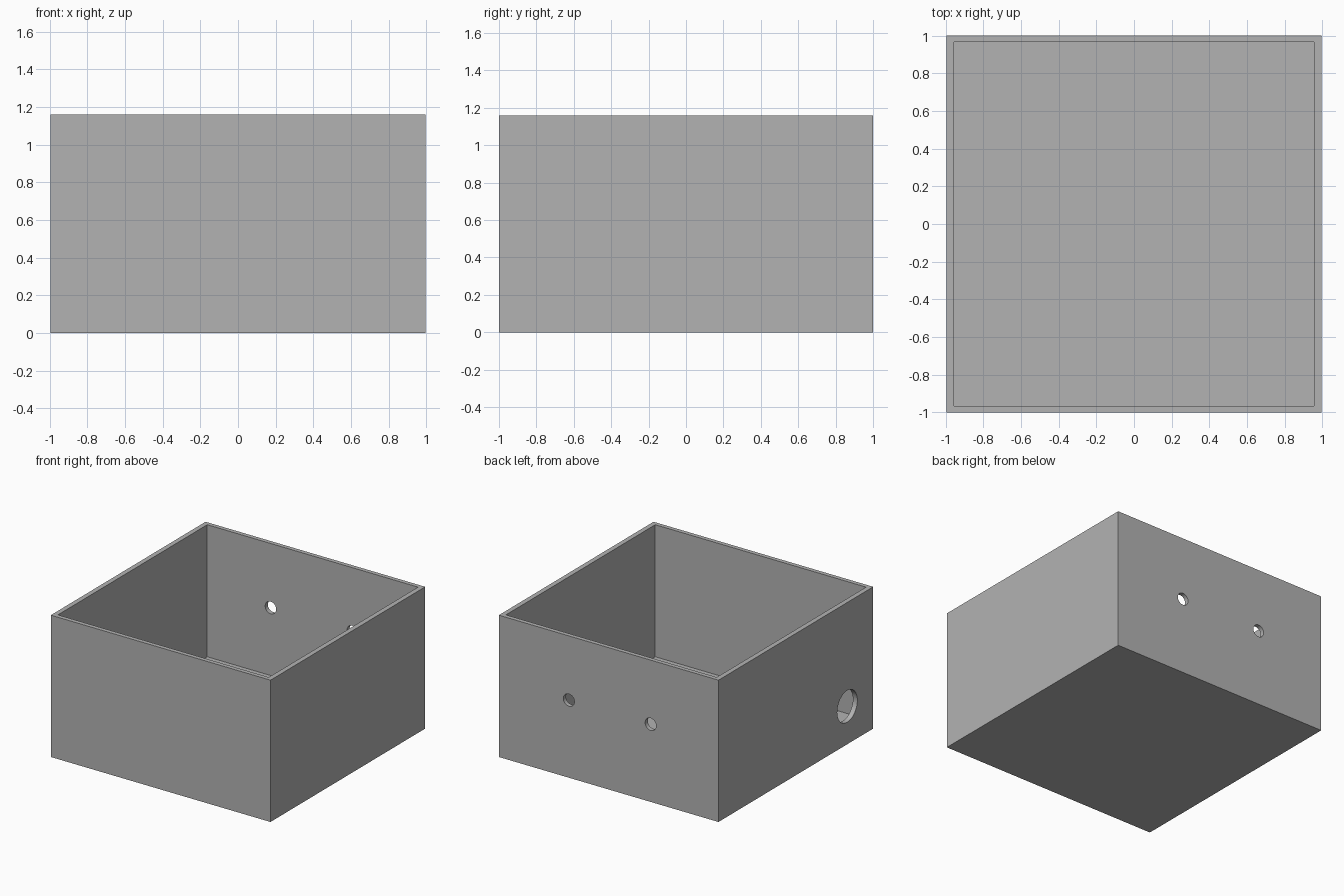
import bpy
from math import radians

default = bpy.data.objects.get("Cube")
if default:
    bpy.data.objects.remove(default, do_unlink=True)

HALF_X, HALF_Y, HEIGHT = 0.994, 1.0, 1.16
WALL_X, WALL_Y, FLOOR = 0.04, 0.035, 0.08

grey = bpy.data.materials.new("plain grey")
grey.use_nodes = True
colour = (0.45, 0.45, 0.45, 1)
grey.diffuse_color = colour
grey.node_tree.nodes["Principled BSDF"].inputs["Base Color"].default_value = colour


def block(name, half_x, half_y, bottom, top):
    bpy.ops.mesh.primitive_cube_add(size=1, location=(0, 0, (bottom + top) / 2))
    ob = bpy.context.object
    ob.name = name
    ob.scale = (2 * half_x, 2 * half_y, top - bottom)
    bpy.ops.object.transform_apply(location=True, rotation=True, scale=True)
    ob.data.materials.append(grey)
    return ob


def drill(name, radius, centre, rotation):
    bpy.ops.mesh.primitive_cylinder_add(vertices=48, radius=radius, depth=0.3,
                                        location=centre, rotation=rotation)
    ob = bpy.context.object
    ob.name = name
    ob.data.materials.append(grey)
    return ob


# Open-topped box
box = block("open_box", HALF_X, HALF_Y, 0, HEIGHT)
cutters = [block("cavity_cutter", HALF_X - WALL_X, HALF_Y - WALL_Y, FLOOR, HEIGHT + 0.2)]

# Two small holes through the back wall
for x in (0.36, -0.38):
    cutters.append(drill("small_hole_cutter", 0.05, (x, HALF_Y, 0.635), (radians(90), 0, 0)))

# Large cable hole through the side wall, near the front
cutters.append(drill("large_hole_cutter", 0.13, (-HALF_X, -0.665, 0.31), (0, radians(90), 0)))

bpy.ops.object.select_all(action="DESELECT")
box.select_set(True)
bpy.context.view_layer.objects.active = box
for cutter in cutters:
    cutter.hide_render = True
    cut = box.modifiers.new("cut", "BOOLEAN")
    cut.operation = "DIFFERENCE"
    cut.solver = "EXACT"
    cut.object = cutter
    bpy.ops.object.modifier_apply(modifier=cut.name)
for cutter in cutters:
    bpy.data.objects.remove(cutter, do_unlink=True)

# Smooth hole walls, crisp box edges
bpy.ops.object.shade_smooth_by_angle(angle=radians(30))
